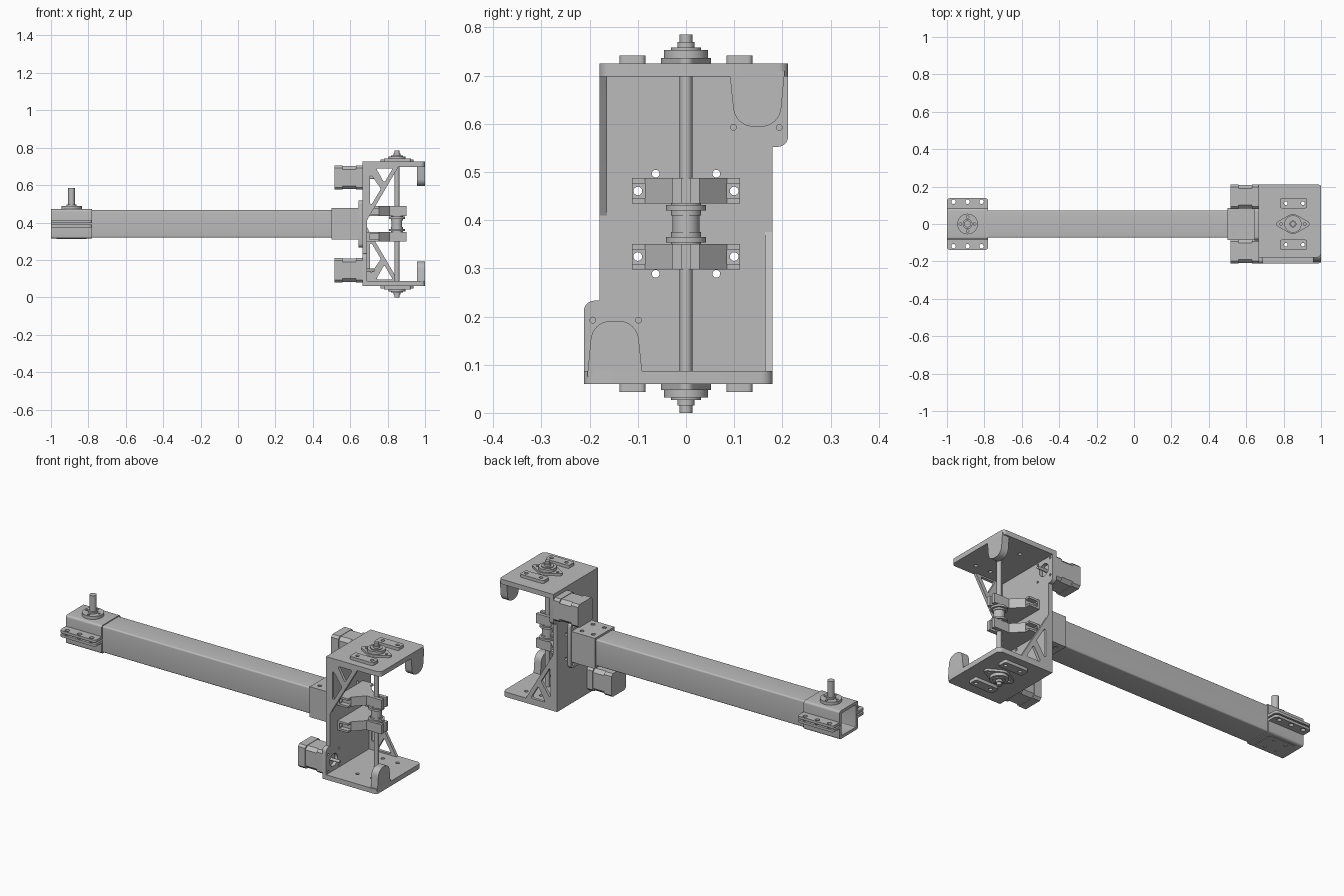
import bpy, bmesh, math
from mathutils import Matrix, Vector

if "Cube" in bpy.data.objects:
    bpy.data.objects.remove(bpy.data.objects["Cube"], do_unlink=True)

MID = 0.3925      # height of the arm axis
ROD_X = 0.85      # hinge rod position
HALF_TURN = (Matrix.Translation((0, 0, MID)) @ Matrix.Rotation(math.pi, 4, 'X')
             @ Matrix.Translation((0, 0, -MID)))

grey = bpy.data.materials.new("machined_grey")
grey.use_nodes = True
grey.diffuse_color = (0.5, 0.5, 0.5, 1)
grey.node_tree.nodes["Principled BSDF"].inputs["Base Color"].default_value = (0.5, 0.5, 0.5, 1)


def circle(u, v, r, n=24):
    return [(u + r * math.cos(2 * math.pi * i / n), v + r * math.sin(2 * math.pi * i / n))
            for i in range(n)]


def fillet(pts, radii, steps=5):
    """Round the corners of a polygon; radii is one number or one per corner."""
    if not isinstance(radii, (list, tuple)):
        radii = [radii] * len(pts)
    out = []
    for i, r in enumerate(radii):
        p = Vector(pts[i])
        if r == 0:
            out.append(tuple(p))
            continue
        a = (Vector(pts[i - 1]) - p).normalized()
        b = (Vector(pts[(i + 1) % len(pts)]) - p).normalized()
        half = a.angle(b) / 2
        reach, w = r / math.tan(half), math.sin(half)
        for k in range(steps + 1):
            t = k / steps
            c0, c1, c2 = (1 - t) ** 2, 2 * w * t * (1 - t), t * t
            q = ((p + a * reach) * c0 + p * c1 + (p + b * reach) * c2) / (c0 + c1 + c2)
            out.append(tuple(q))
    return out


def rect(u0, u1, v0, v1, r=0, steps=5):
    return fillet([(u0, v0), (u1, v0), (u1, v1), (u0, v1)], r, steps)


def square(u, v, h, r=0, steps=5):
    return rect(u - h, u + h, v - h, v + h, r, steps)


def add(name, mesh):
    obj = bpy.data.objects.new(name, mesh)
    bpy.context.collection.objects.link(obj)
    bpy.ops.object.select_all(action='DESELECT')
    bpy.context.view_layer.objects.active = obj
    obj.select_set(True)
    bpy.ops.object.shade_smooth_by_angle(angle=math.radians(32))
    return obj


def slab(name, axis, lo, hi, outline, holes=(), twin=False):
    """Extrude a holed outline along an axis; twin adds the half-turned copy."""
    curve = bpy.data.curves.new(name, 'CURVE')
    curve.dimensions = '2D'
    curve.fill_mode = 'BOTH'
    curve.extrude = (hi - lo) / 2
    for loop in [outline, *holes]:
        s = curve.splines.new('POLY')
        s.points.add(len(loop) - 1)
        for pt, (u, v) in zip(s.points, loop):
            pt.co = (u, v, 0, 1)
        s.use_cyclic_u = True
    tmp = bpy.data.objects.new(name, curve)
    bpy.context.collection.objects.link(tmp)
    deps = bpy.context.evaluated_depsgraph_get()
    mesh = bpy.data.meshes.new_from_object(tmp.evaluated_get(deps))
    bpy.data.objects.remove(tmp, do_unlink=True)
    bpy.data.curves.remove(curve)
    for vert in mesh.vertices:
        u, v, w = vert.co
        w += (lo + hi) / 2
        vert.co = {'x': (w, u, v), 'y': (u, w, v), 'z': (u, v, w)}[axis]
    bm = bmesh.new()
    bm.from_mesh(mesh)
    bmesh.ops.remove_doubles(bm, verts=bm.verts, dist=1e-5)
    bmesh.ops.recalc_face_normals(bm, faces=bm.faces)
    bm.to_mesh(mesh)
    bm.free()
    mesh.materials.clear()
    mesh.materials.append(grey)
    if twin:
        other = mesh.copy()
        other.transform(HALF_TURN)
        add("lower_" + name, other)
        name = "upper_" + name
    add(name, mesh)


def grid(us, vs, r):
    return [circle(u, v, r, 16) for u in us for v in vs]


# Hollow arm, its socket and the socket flange
slab("arm_tube", 'x', -1, 0.645, square(0, MID, 0.0735, 0.008), [square(0, MID, 0.062, 0.004)])
slab("arm_socket", 'x', 0.5, 0.65, square(0, MID, 0.079, 0.006), [square(0, MID, 0.0735)])
slab("socket_cover", 'z', MID + 0.079, MID + 0.0845, rect(0.5, 0.65, -0.085, 0.085),
     grid((0.535, 0.605), (-0.048, 0.048), 0.011), twin=True)
slab("socket_cheek", 'y', 0.079, 0.085, rect(0.5, 0.65, MID - 0.079, MID + 0.079), twin=True)
slab("socket_flange", 'x', 0.645, 0.666, rect(-0.087, 0.087, MID - 0.125, MID + 0.125, 0.02),
     grid((-0.063, 0.063), (MID - 0.104, MID + 0.104), 0.008))

# Clamp around the free end of the arm: two saddles with bolted ears
b = 0.0735
saddle = fillet([(-0.082, MID + 0.004), (-b, MID + 0.004), (-b, MID + b), (b, MID + b),
                 (b, MID + 0.004), (0.082, MID + 0.004), (0.082, MID + 0.0785),
                 (-0.082, MID + 0.0785)], [0, 0, 0, 0, 0, 0, 0.012, 0.012])
slab("clamp_saddle", 'x', -1, -0.78, saddle, twin=True)
for side, y0, y1 in (("left", 0.08, 0.138), ("right", -0.138, -0.08)):
    corner = [0, 0, 0.015, 0.015] if y0 > 0 else [0.015, 0.015, 0, 0]
    slab("clamp_ear_" + side, 'z', MID + 0.004, MID + 0.018, rect(-1, -0.78, y0, y1, corner),
         grid((-0.965, -0.89, -0.815), ((0.119 if y0 > 0 else -0.119),), 0.012), twin=True)
slab("clamp_base_pad", 'z', MID - 0.081, MID - 0.0785, rect(-0.97, -0.81, -0.06, 0.06, 0.01),
     grid((-0.925, -0.855), (-0.035, 0.035), 0.009))

# Upright post on the clamp
bolts = [circle(-0.89 + dx, dy, 0.007, 12) for dx, dy in
         ((0.038, 0), (-0.038, 0), (0, 0.038), (0, -0.038))]
slab("post_flange", 'z', MID + 0.0785, 0.488, circle(-0.89, 0, 0.055, 40), bolts)
slab("post_collar", 'z', 0.485, 0.497, circle(-0.89, 0, 0.026))
slab("post", 'z', 0.47, 0.585, circle(-0.89, 0, 0.018))

# Bracket back plate with offset motor tabs
motor_y, motor_z = 0.146, 0.64
half = [(0.18, 0.552), (0.212, 0.552), (0.212, 0.725), (-0.18, 0.725)]
turned = [(-y, 2 * MID - z) for y, z in half]
holes = grid((-0.063, 0.063), (MID - 0.104, MID + 0.104), 0.008)
holes += grid((-0.1, 0.1), (MID - 0.068, MID + 0.068), 0.009)
for s in (1, -1):
    my, mz = s * motor_y, MID + s * (motor_z - MID)
    holes += grid((my - 0.0475, my + 0.0475), (mz - 0.0475, mz + 0.0475), 0.006)
    holes.append(circle(my, mz, 0.034, 32))
slab("back_plate", 'x', 0.666, 0.69, fillet(half + turned, [0, 0.022, 0, 0] * 2), holes)

# End plates with rounded lips, pads and truss gussets
slab("end_plate", 'z', 0.698, 0.725, rect(0.666, 1, -0.18, 0.212, [0, 0.025, 0.02, 0]),
     grid((0.812, 0.903), (-0.111, 0.111), 0.01), twin=True)
slab("end_lip", 'x', 0.958, 1, fillet([(0.09, 0.71), (0.205, 0.71), (0.194, 0.594), (0.102, 0.594)],
                                      [0, 0, 0.042, 0.042], 8), twin=True)
for side, y in (("left", 0.111), ("right", -0.111)):
    slab("slotted_pad_" + side, 'z', 0.724, 0.742, rect(0.78, 0.925, y - 0.027, y + 0.027, 0.01),
         grid((0.812, 0.903), (y,), 0.01), twin=True)
slab("truss_gusset", 'y', -0.18, -0.164,
     [(0.685, 0.705), (0.685, 0.40), (0.70, 0.43), (0.862, 0.705)],
     [fillet([(0.738, 0.69), (0.828, 0.69), (0.782, 0.612)], 0.006),
      fillet([(0.706, 0.664), (0.764, 0.58), (0.706, 0.482)], 0.006)], twin=True)

# Motors behind the tabs
for part, x0, x1, h, cut in (("front_cap", 0.63, 0.666, 0.0645, 0.012),
                             ("body", 0.555, 0.635, 0.062, 0.018),
                             ("rear_cap", 0.515, 0.56, 0.0645, 0.012)):
    slab("motor_" + part, 'x', x0, x1, square(motor_y, motor_z, h, cut, 1), twin=True)
slab("motor_boss", 'x', 0.66, 0.672, circle(motor_y, motor_z, 0.033, 32), twin=True)
slab("motor_shaft", 'x', 0.66, 0.73, circle(motor_y, motor_z, 0.008, 16), twin=True)

# Hinge rod and its end bearings
slab("hinge_rod", 'z', 0, 2 * MID, circle(ROD_X, 0, 0.013))
slab("bearing_flange", 'z', 0.724, 0.737,
     fillet([(0.745, 0), (ROD_X, -0.06), (0.955, 0), (ROD_X, 0.06)], [0.016, 0.05] * 2),
     grid((0.787, 0.913), (0,), 0.007), twin=True)
for i, (top, r) in enumerate(((0.753, 0.046), (0.758, 0.031), (0.77, 0.018))):
    slab("bearing_step_%d" % (i + 1), 'z', 0.724, top, circle(ROD_X, 0, r, 32), twin=True)

# Split hinge knuckles bolted to the back plate
z0, z1 = 0.435, 0.487
side = [(0.69, 0.085), (0.755, 0.085), (0.81, 0.028), (0.902, 0.028), (0.902, 0.008), (0.865, 0.008)]
slab("hinge_knuckle", 'z', z0, z1, side + [(x, -y) for x, y in reversed(side)], twin=True)
for name, y0, y1 in (("left", 0.082, 0.112), ("right", -0.112, -0.082)):
    slab("knuckle_foot_" + name, 'x', 0.688, 0.702, rect(y0, y1, z0, z1),
         [circle(0.1 if y0 > 0 else -0.1, MID + 0.068, 0.009, 16)], twin=True)
    for level, a, c in (("bottom", z0, z0 + 0.011), ("top", z1 - 0.011, z1)):
        slab("knuckle_web_%s_%s" % (level, name), 'z', a, c, rect(0.70, 0.755, y0, y1), twin=True)

# Washers and spacer between the knuckles
slab("hinge_washer", 'z', 0.42, 0.431, circle(ROD_X, 0, 0.042, 32), twin=True)
slab("hinge_bush", 'z', 0.41, 0.436, circle(ROD_X, 0, 0.031, 32), twin=True)
slab("hinge_spacer", 'z', 2 * MID - 0.42, 0.42, circle(ROD_X, 0, 0.028, 32))
